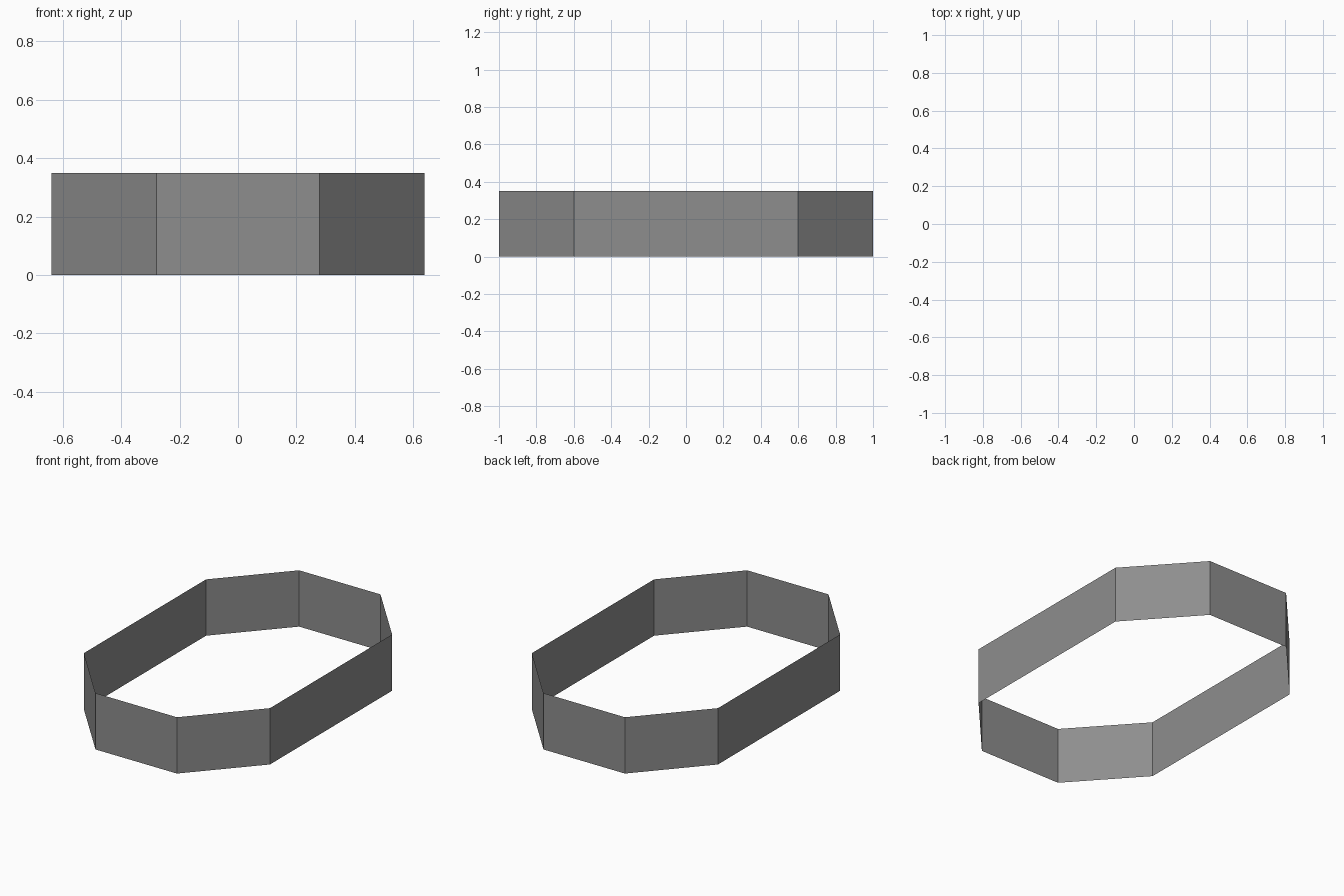
import bpy, bmesh

if "Cube" in bpy.data.objects:
    bpy.data.objects.remove(bpy.data.objects["Cube"])

HEIGHT = 0.35

# One quadrant of the elongated octagon, mirrored to the other three
quadrant = [(0.64, 0.60), (0.28, 1.00)]
right_to_left = quadrant + [(-x, y) for x, y in reversed(quadrant)]
outline = right_to_left + [(-x, -y) for x, y in right_to_left]

# Open band: thin single-surface walls, no top or bottom
bm = bmesh.new()
ring = [bm.verts.new((x, y, 0)) for x, y in outline]
edges = [bm.edges.new((ring[i], ring[(i + 1) % len(ring)])) for i in range(len(ring))]
result = bmesh.ops.extrude_edge_only(bm, edges=edges)
top = [g for g in result["geom"] if isinstance(g, bmesh.types.BMVert)]
bmesh.ops.translate(bm, verts=top, vec=(0, 0, HEIGHT))

# Make all walls face outwards
bm.normal_update()
inward = [f for f in bm.faces if f.normal.dot(f.calc_center_median()) < f.normal.z]
bmesh.ops.reverse_faces(bm, faces=inward)

mesh = bpy.data.meshes.new("octagonal_band")
bm.to_mesh(mesh)
bm.free()
band = bpy.data.objects.new("octagonal_band", mesh)
bpy.context.collection.objects.link(band)

# Plain grey
grey = bpy.data.materials.new("mid_grey")
grey.diffuse_color = (0.27, 0.27, 0.27, 1)
grey.use_nodes = True
grey.node_tree.nodes["Principled BSDF"].inputs["Base Color"].default_value = grey.diffuse_color
mesh.materials.append(grey)
